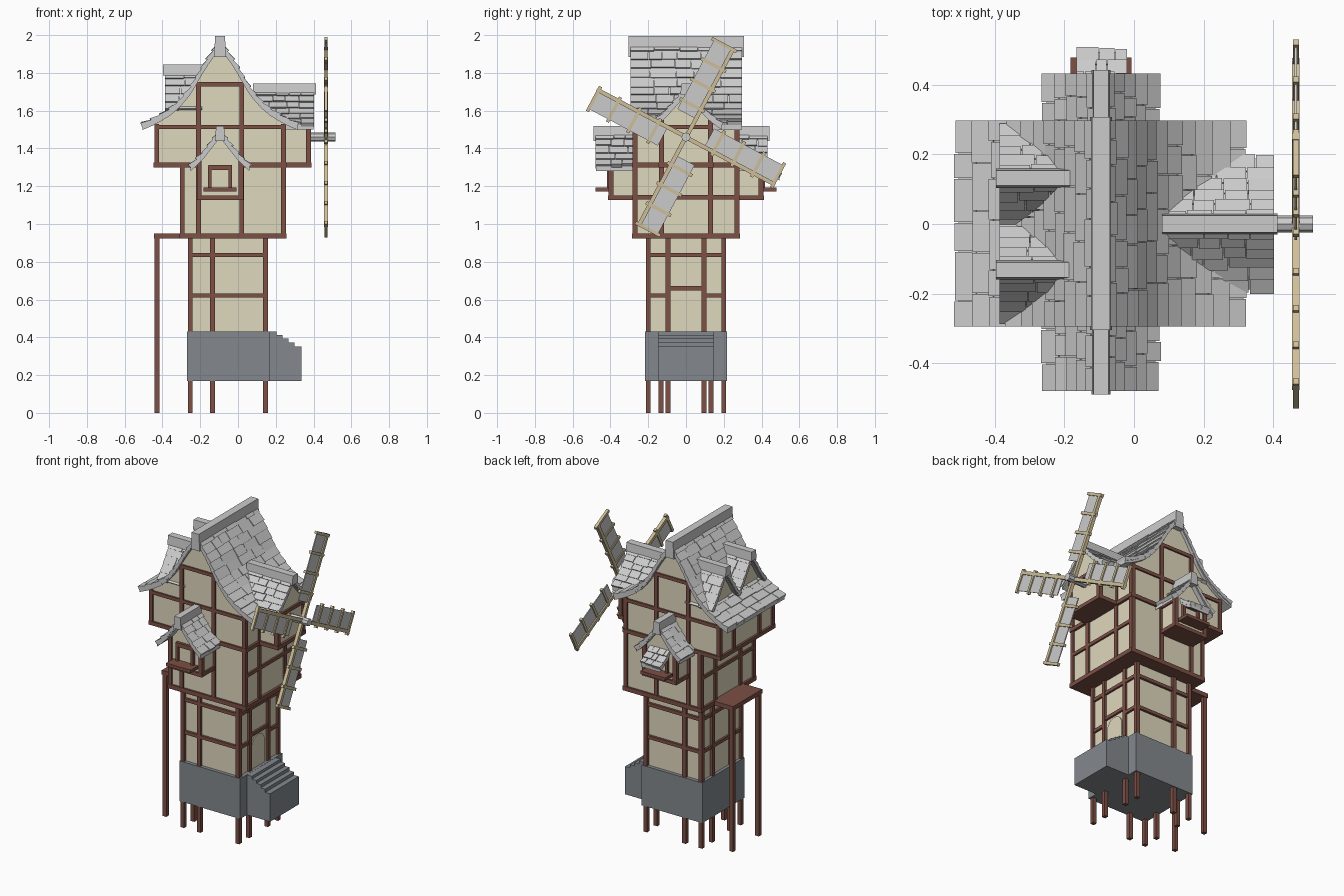
import bpy, bmesh, random
from math import radians, pi
from mathutils import Matrix, Vector

if "Cube" in bpy.data.objects:
    bpy.data.objects.remove(bpy.data.objects["Cube"])

random.seed(4)
I = Matrix.Identity(4)
CX = -0.095  # ridge line of the house


def mat(name, c):
    m = bpy.data.materials.new(name)
    m.diffuse_color = (*c, 1)
    m.use_nodes = True
    m.node_tree.nodes["Principled BSDF"].inputs["Base Color"].default_value = m.diffuse_color
    return m


WOOD = mat("dark_wood", (0.20, 0.08, 0.06))
PLASTER = mat("plaster", (0.74, 0.69, 0.51))
STONE = mat("stone", (0.23, 0.25, 0.27))
TAN = mat("pale_wood", (0.62, 0.52, 0.32))


def finish(name, bm, m=None, M=I):
    bmesh.ops.transform(bm, matrix=M, verts=bm.verts)
    bmesh.ops.recalc_face_normals(bm, faces=bm.faces)
    me = bpy.data.meshes.new(name)
    bm.to_mesh(me)
    bm.free()
    ob = bpy.data.objects.new(name, me)
    bpy.context.collection.objects.link(ob)
    if m:
        me.materials.append(m)
    return ob


def add_prism(bm, pts, y0, y1):
    a = [bm.verts.new((x, y0, z)) for x, z in pts]
    b = [bm.verts.new((x, y1, z)) for x, z in pts]
    bm.faces.new(a)
    bm.faces.new(b[::-1])
    for i in range(len(pts)):
        j = (i + 1) % len(pts)
        bm.faces.new((a[i], b[i], b[j], a[j]))


def prism(name, pts, y0, y1, m=None, M=I):
    bm = bmesh.new()
    add_prism(bm, pts, y0, y1)
    return finish(name, bm, m, M)


def boxes(name, items, m=None, M=I):
    """each item: x0, x1, y0, y1, z0, z1"""
    bm = bmesh.new()
    for x0, x1, y0, y1, z0, z1 in items:
        add_prism(bm, [(x0, z0), (x1, z0), (x1, z1), (x0, z1)], y0, y1)
    return finish(name, bm, m, M)


T = 0.013  # half thickness of a timber


def post(x, y, z0, z1):
    return (x - T, x + T, y - T, y + T, z0, z1)


def bar_x(x0, x1, y, z):
    return (x0, x1, y - T, y + T, z - 0.011, z + 0.011)


def bar_y(x, y0, y1, z):
    return (x - T, x + T, y0, y1, z - 0.011, z + 0.011)


def ring(x0, x1, y, z):
    return [bar_x(x0, x1, -y, z), bar_x(x0, x1, y, z), bar_y(x0, -y, y, z), bar_y(x1, -y, y, z)]


def resample(prof, n):
    p = [Vector(q) for q in prof]
    seg = [(b - a).length for a, b in zip(p, p[1:])]
    out = []
    for k in range(n + 1):
        d, i = sum(seg) * k / n, 0
        while i < len(seg) - 1 and d > seg[i]:
            d -= seg[i]
            i += 1
        out.append(p[i].lerp(p[i + 1], min(1, d / seg[i])))
    return out


def roof(name, prof, y0, y1, n, M=I, sides=(-1, 1), cap=(0.025, 0.06), w=0.12):
    """Tiled roof: ridge along local y, half profile as (offset, z)."""
    P = resample(prof, n)
    bm = bmesh.new()
    for s in sides:
        for a, b in zip(P, P[1:]):
            t = (b - a).normalized()
            nn = Vector((-t.y, t.x))
            y = y0
            while y < y1 - 0.001:
                e = y + w * random.uniform(0.6, 1.2)
                if y1 - e < w * 0.4:
                    e = y1
                lo = b + t * random.uniform(0.002, 0.010)
                h = random.uniform(0.008, 0.014)
                q = [a - nn * 0.012, a + nn * 0.002, lo + nn * h, lo - nn * 0.016]
                add_prism(bm, [(s * v.x, v.y) for v in q], y, e - (0.003 if e < y1 else 0))
                y = e
    # boards under the tiles
    top = [(s * v.x, v.y - 0.004) for s, v in
           ([(-1, v) for v in P[::-1]] if -1 in sides else [(1, P[0])]) + [(1, v) for v in P[1:]]]
    add_prism(bm, top + [(x, z - 0.028) for x, z in top[::-1]], y0 + 0.004, y1 - 0.004)
    # ridge cap
    if cap:
        c, h = cap
        z = prof[0][1] + 0.03
        add_prism(bm, [(-c - 0.006, z - h), (c + 0.006, z - h), (c, z), (-c, z)], y0 - 0.01, y1 + 0.01)
    return finish(name, bm, None, M)


def gable(name, prof, w, zbase, y0, y1, M=I, drop=0.025):
    """Plaster wall of half width w that fills the space under a roof profile."""
    half = [(x, z - drop) for x, z in prof if x < w]
    (xa, za), (xb, zb) = [(p, q) for p, q in zip(prof, prof[1:]) if p[0] < w <= q[0]][0]
    half.append((w, za + (zb - za) * (w - xa) / (xb - xa) - drop))
    pts = [(-w, zbase)] + [(-x, z) for x, z in half[::-1]] + half[1:] + [(w, zbase)]
    return prism(name, pts, y0, y1, PLASTER, M)


# stone base with steps
boxes("stone_base", [(-0.27, 0.168, -0.218, 0.218, 0.17, 0.432)], STONE)
prism("stone_steps", [(0.16, 0.17), (0.335, 0.17), (0.335, 0.352), (0.30, 0.352), (0.30, 0.373), (0.268, 0.373),
                      (0.268, 0.394), (0.236, 0.394), (0.236, 0.413), (0.204, 0.413), (0.204, 0.431),
                      (0.16, 0.431)], -0.148, 0.148, STONE)

# lower tower
boxes("lower_walls", [(-0.25, 0.143, -0.195, 0.195, 0.42, 0.93)], PLASTER)
lower = [post(x, y, 0, 0.93) for x in (-0.253, -0.135, 0.145) for y in (-0.2, 0.2)]
lower += [post(x, y, 0, 0.93) for x in (-0.253, 0.145) for y in (-0.095, 0.095)]
lower += ring(-0.25, 0.143, 0.197, 0.835)
for s in (-1, 1):
    lower += [bar_x(-0.25, 0.145, s * 0.197, 0.622), bar_y(0.143, s * 0.15 - 0.05, s * 0.15 + 0.05, 0.622)]
lower += [bar_y(-0.25, -0.2, 0.2, 0.622), bar_y(0.143, -0.095, 0.095, 0.66)]
boxes("lower_timbers", lower, WOOD)

# arched door
bm = bmesh.new()
bmesh.ops.create_cone(bm, cap_ends=True, segments=24, radius1=0.066, radius2=0.066, depth=0.02,
                      matrix=Matrix.Translation((0.139, -0.003, 0.572)) @ Matrix.Rotation(pi / 2, 4, 'Y'))
add_prism(bm, [(0.13, 0.43), (0.149, 0.43), (0.149, 0.572), (0.13, 0.572)], -0.069, 0.063)
finish("arched_door", bm, PLASTER)

# platform on stilts
boxes("platform", [(-0.445, -0.29, -0.15, 0.15, 0.922, 0.95)] +
      [post(-0.428, s * 0.133, 0, 0.93) for s in (-1, 1)], WOOD)

# middle storey
boxes("middle_walls", [(-0.297, 0.242, -0.273, 0.273, 0.93, 1.32)], PLASTER)
mid = [(-0.31, 0.258, -0.285, 0.285, 0.922, 0.95)]
mid += [post(x, s * 0.27, 0.93, 1.31) for x in (-0.295, -0.21, 0.02, 0.24) for s in (-1, 1)]
mid += [post(x, s * 0.13, 0.93, 1.31) for x in (-0.295, 0.24) for s in (-1, 1)]
mid += [bar_y(x, -0.27, 0.27, 1.142) for x in (-0.295, 0.24)]
boxes("middle_timbers", mid, WOOD)

# upper storey and main roof
MAIN = [(0, 1.965), (0.08, 1.85), (0.16, 1.71), (0.24, 1.622), (0.335, 1.562), (0.41, 1.53)]
C = Matrix.Translation((CX, 0, 0))
gable("upper_walls", MAIN, 0.338, 1.31, -0.273, 0.273, C)
up = [(-0.447, 0.258, -0.285, 0.285, 1.30, 1.325)]
for s in (-1, 1):
    y = s * 0.27
    up += [post(-0.43, y, 1.31, 1.53), post(0.24, y, 1.31, 1.53), post(-0.21, y, 1.31, 1.75),
           post(0.02, y, 1.31, 1.75), bar_x(-0.44, 0.25, y, 1.513), bar_x(-0.21, 0.02, y, 1.74)]
    up += [post(x, s * 0.13, 1.31, 1.51) for x in (-0.43, 0.24)]
up += [bar_y(x, -0.27, 0.27, 1.51) for x in (-0.43, 0.24)]
boxes("upper_timbers", up, WOOD)
roof("main_roof", MAIN, -0.295, 0.297, 11, C, cap=(0.026, 0.11))

# front and back bay windows
BAY = [(0, 1.49), (0.05, 1.425), (0.10, 1.362), (0.157, 1.312)]
for s, side, y1 in ((-1, "front", 0.48), (1, "back", 0.432)):
    M = C @ Matrix.Rotation(pi if s > 0 else 0, 4, 'Z')
    gable(side + "_bay_wall", BAY, 0.112, 1.14, -0.40, -0.26, M)
    bay = [(-0.123, 0.123, -0.412, -0.26, 1.128, 1.152)]
    bay += [post(x, -0.398, 1.14, 1.34) for x in (-0.11, 0.11)]
    bay += [bar_y(x, -0.40, -0.27, 1.31) for x in (-0.11, 0.11)]
    # window frame and sill
    bay += [(x - 0.009, x + 0.009, -0.418, -0.39, 1.18, 1.31) for x in (-0.055, 0.055)]
    bay += [(-0.062, 0.062, -0.418, -0.39, 1.285, 1.312), (-0.088, 0.088, -0.478, -0.39, 1.172, 1.192)]
    boxes(side + "_bay_timbers", bay, WOOD, M)
    roof(side + "_bay_roof", BAY, -y1, -0.25, 5, M, cap=(0.021, 0.08), w=0.09)
roof("back_awning", [(0, 1.335), (0.05, 1.29), (0.10, 1.262)], 0.02, 0.165, 3,
     Matrix.Translation((0, 0.395, 0)) @ Matrix.Rotation(pi / 2, 4, 'Z'), sides=(1,), cap=None, w=0.05)

# bay that carries the sails
R = Matrix.Rotation(-pi / 2, 4, 'Z')
MILL = [(0, 1.715), (0.065, 1.64), (0.13, 1.572), (0.188, 1.532)]
gable("mill_bay_wall", MILL, 0.132, 1.31, 0.22, 0.375, R)
mb = [(0.24, 0.39, -0.145, 0.145, 1.30, 1.325), bar_y(0.374, -0.13, 0.13, 1.513)]
for s in (-1, 1):
    mb += [post(0.374, s * 0.13, 1.31, 1.55), bar_x(0.24, 0.38, s * 0.13, 1.513)]
boxes("mill_bay_timbers", mb, WOOD)
roof("mill_bay_roof", MILL, 0.09, 0.403, 6, R, cap=(0.024, 0.06), w=0.1)

# pair of dormers on the left slope
DORM = [(0, 1.815), (0.05, 1.74), (0.10, 1.66), (0.14, 1.61)]
for s, side in ((-1, "front"), (1, "back")):
    D = Matrix.Translation((0, s * 0.132, 0)) @ R
    gable(side + "_dormer_wall", DORM, 0.11, 1.57, -0.355, -0.2, D)
    roof(side + "_dormer_roof", DORM, -0.387, -0.19, 5, D, cap=(0.022, 0.06), w=0.09)

# sails and axle
HUB = Matrix.Translation((0.465, 0, 1.46))
bm = bmesh.new()
bmesh.ops.create_cone(bm, cap_ends=True, segments=8, radius1=0.024, radius2=0.024, depth=0.15,
                      matrix=Matrix.Translation((-0.025, 0, 0)) @ Matrix.Rotation(pi / 2, 4, 'Y'))
finish("sail_axle", bm, None, HUB)
for k in range(4):
    # local z runs outward along the blade, local y across it
    S = HUB @ Matrix.Rotation(radians(-28 + 90 * k), 4, 'X')
    bars = [(-0.011, 0.011, -0.010, 0.012, 0, 0.535)]
    bars += [(-0.008, 0.010, -0.125, 0.024, r - 0.009, r + 0.009) for r in (0.165, 0.285, 0.405, 0.525)]
    boxes("sail_frame_%d" % (k + 1), bars, TAN, S)
    boxes("sail_cloth_%d" % (k + 1), [(-0.003, 0.003, -0.110, 0, 0.11, 0.525)], None, S)
